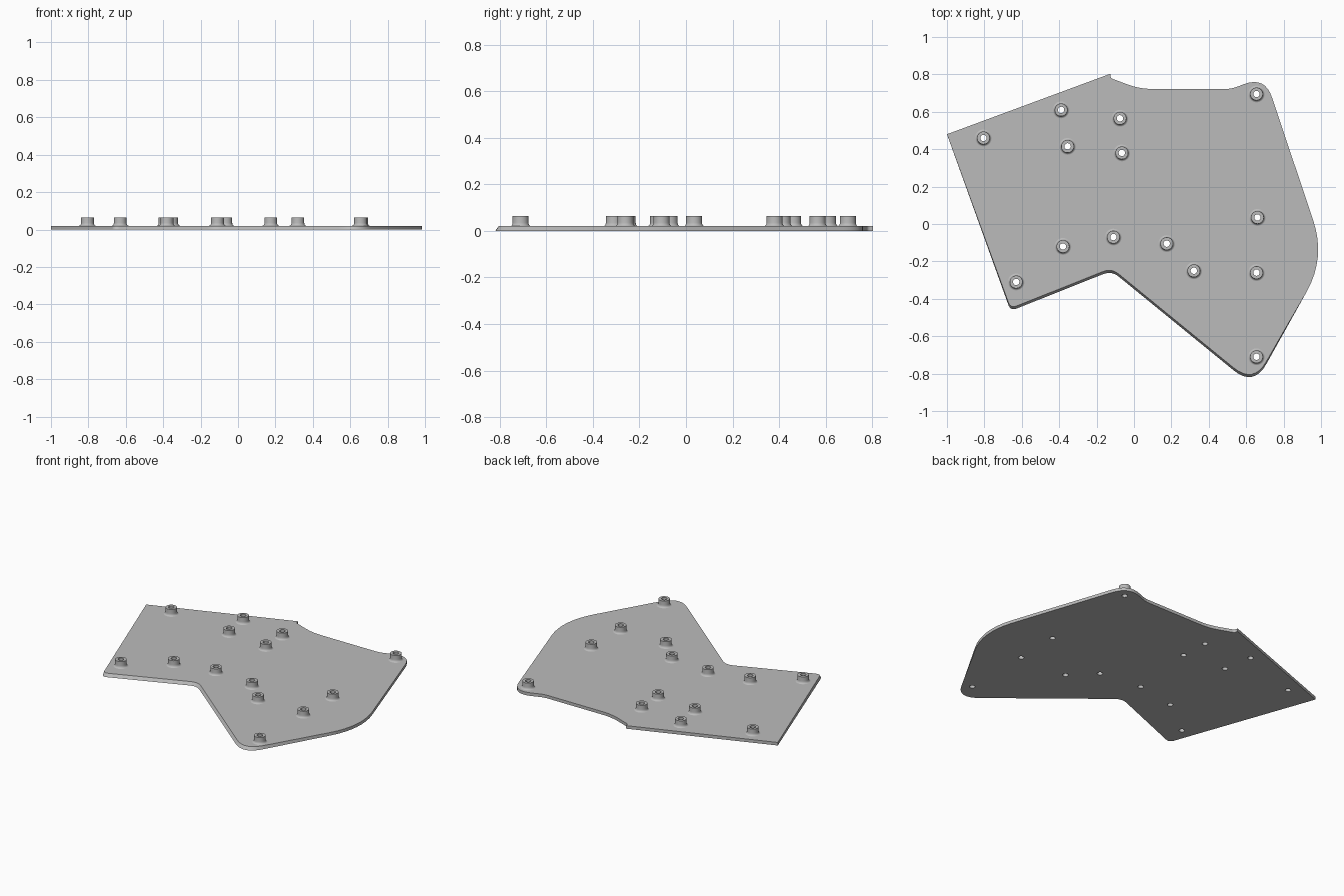
import bpy, bmesh, math

cube = bpy.data.objects.get("Cube")
if cube:
    bpy.data.objects.remove(cube, do_unlink=True)

THICK, HEIGHT, HOLE, BASE, NECK = 0.02, 0.063, 0.017, 0.045, 0.034
SEG = 32
SLOPE = 0.014

grey = bpy.data.materials.new("plain grey")
grey.use_nodes = True
colour = (0.5, 0.5, 0.5, 1)
grey.diffuse_color = colour
grey.node_tree.nodes["Principled BSDF"].inputs["Base Color"].default_value = colour


def finish(bm, name):
    bmesh.ops.recalc_face_normals(bm, faces=bm.faces)
    mesh = bpy.data.meshes.new(name)
    bm.to_mesh(mesh)
    bm.free()
    mesh.materials.append(grey)
    obj = bpy.data.objects.new(name, mesh)
    bpy.context.collection.objects.link(obj)
    return obj


def circle(cx, cy, r):
    return [(cx + r * math.cos(math.tau * i / SEG), cy + r * math.sin(math.tau * i / SEG))
            for i in range(SEG)]


def rounded(points, steps=8):
    """Outline from corners (x, y, trim); trim is the length cut from each side."""
    out = []
    for i, (x, y, trim) in enumerate(points):
        if not trim:
            out.append((x, y))
            continue
        ends = []
        for j in (i - 1, (i + 1) % len(points)):
            dx, dy = points[j][0] - x, points[j][1] - y
            k = trim / math.hypot(dx, dy)
            ends.append((x + dx * k, y + dy * k))
        (ax, ay), (bx, by) = ends
        for s in range(steps + 1):
            t = s / steps
            out.append(((1 - t) ** 2 * ax + 2 * t * (1 - t) * x + t * t * bx,
                        (1 - t) ** 2 * ay + 2 * t * (1 - t) * y + t * t * by))
    return out


# Corners of the plate, clockwise from the left tip
back = rounded([(-1, 0.48, 0), (-0.127, 0.803, 0), (-0.125, 0.78, 0.012),
                (0.03, 0.722, 0.07), (0.52, 0.722, 0.03), (0.70, 0.79, 0.12),
                (1.025, -0.18, 0.21), (0.64, -0.87, 0.14), (-0.12, -0.25, 0.05),
                (-0.66, -0.465, 0.035)])
bosses = [(-0.39, 0.61), (-0.075, 0.565), (-0.805, 0.46), (-0.355, 0.415),
          (-0.065, 0.38), (0.655, 0.695), (0.66, 0.035), (0.655, -0.26),
          (0.655, -0.71), (0.32, -0.25), (0.175, -0.105), (-0.11, -0.07),
          (-0.38, -0.12), (-0.63, -0.31)]


def filled(bm, outline, radius, z):
    """Flat sheet with a round opening at every boss; returns the outer ring."""
    edges, outer = [], None
    for loop in [outline] + [circle(x, y, radius) for x, y in bosses]:
        verts = [bm.verts.new((x, y, z)) for x, y in loop]
        edges += [bm.edges.new((verts[i - 1], verts[i])) for i in range(len(verts))]
        outer = outer or verts
    bmesh.ops.triangle_fill(bm, edges=edges, use_beauty=True, normal=(0, 0, 1))
    return outer


# Plate, with its front edges sloping back towards the top
bm = bmesh.new()
front = [(x, y + (SLOPE if y < -0.25 and (x < 0.75) else 0)) for x, y in back]
low = filled(bm, back, HOLE, 0)
high = filled(bm, front, BASE, THICK)
for i in range(len(low)):
    bm.faces.new((low[i - 1], low[i], high[i], high[i - 1]))
plate = finish(bm, "plate")

# Hollow bosses: flared foot, straight neck, flat rim, through hole
flare = [(BASE - (BASE - NECK) * math.sin(a), THICK + 0.016 * (1 - math.cos(a)))
         for a in (math.pi / 2 * i / 5 for i in range(6))]
profile = flare + [(NECK, HEIGHT), (HOLE, HEIGHT), (HOLE, 0)]
for n, (x, y) in enumerate(bosses):
    bm = bmesh.new()
    rings = [[bm.verts.new((px, py, z)) for px, py in circle(x, y, r)] for r, z in profile]
    for a, b in zip(rings, rings[1:]):
        for i in range(SEG):
            bm.faces.new((a[i - 1], a[i], b[i], b[i - 1]))
    boss = finish(bm, f"boss_{n + 1}")
    # Open shell: make sure the rim faces up
    rim = max(boss.data.polygons, key=lambda p: p.center.z)
    if rim.normal.z < 0:
        boss.data.flip_normals()

bpy.ops.object.select_all(action="DESELECT")
for obj in bpy.context.collection.objects:
    if obj.name.startswith(("boss", "plate")):
        obj.select_set(True)
        bpy.context.view_layer.objects.active = obj
bpy.ops.object.shade_smooth_by_angle(angle=math.radians(30))
